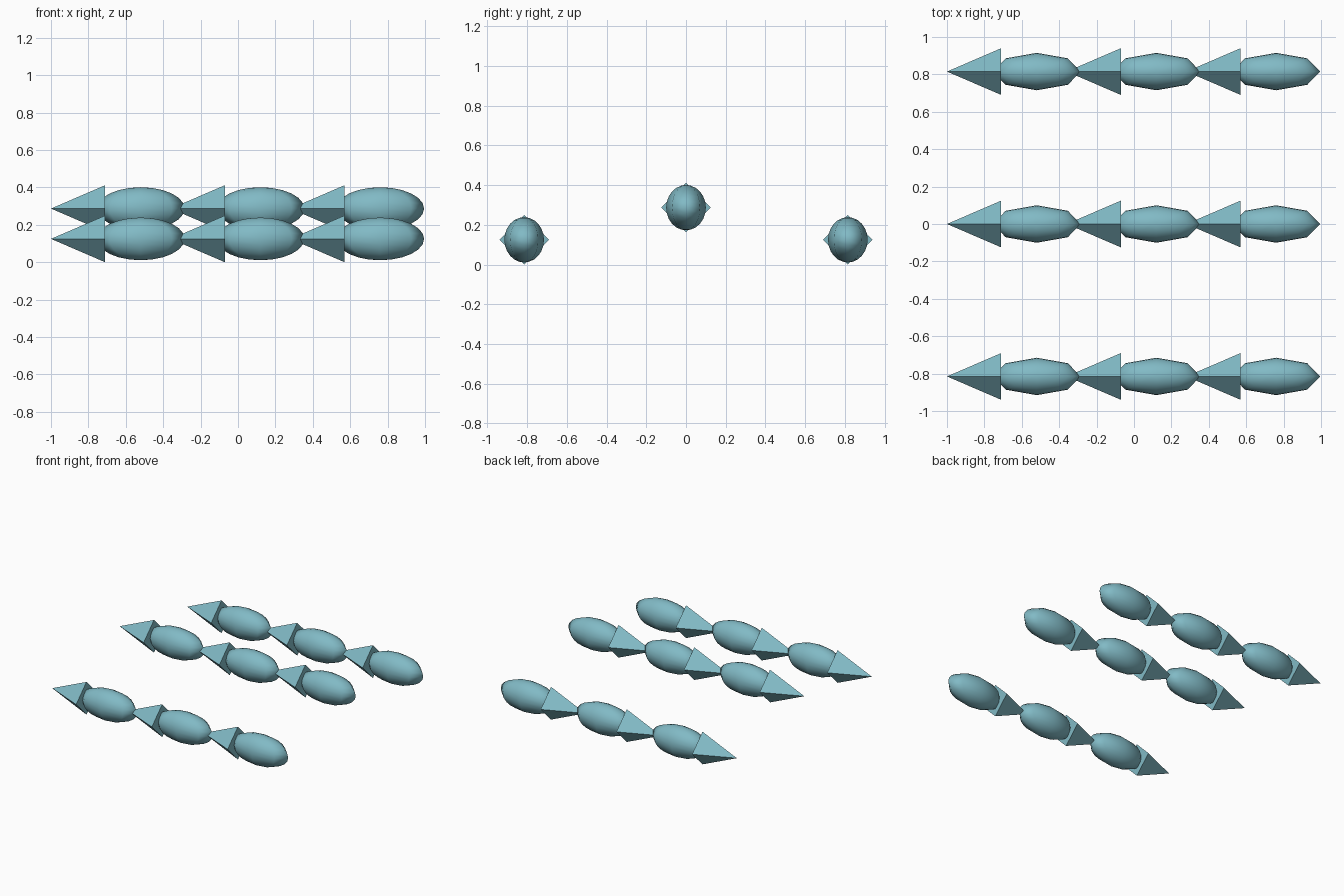
import bpy
from math import pi

if "Cube" in bpy.data.objects:
    bpy.data.objects.remove(bpy.data.objects["Cube"])

teal = bpy.data.materials.new("teal")
teal.diffuse_color = (0.22, 0.49, 0.56, 1)
teal.use_nodes = True
teal.node_tree.nodes["Principled BSDF"].inputs["Base Color"].default_value = teal.diffuse_color


def finish(name, scale):
    ob = bpy.context.object
    ob.name = name
    ob.scale = scale
    bpy.ops.object.transform_apply(location=False, rotation=True, scale=True)
    ob.data.materials.append(teal)
    return ob


def fish(x, y, z):
    # faceted oval body: eight sides around the vertical axis
    bpy.ops.mesh.primitive_uv_sphere_add(segments=8, ring_count=12, radius=1, location=(x, y, z))
    finish("fish_body", (0.235, 0.10, 0.114))
    bpy.ops.object.shade_smooth()
    # four-sided pyramid tail, tip pointing to -x
    bpy.ops.mesh.primitive_cone_add(vertices=4, radius1=0.125, radius2=0, depth=0.29,
                                    location=(x - 0.335, y, z), rotation=(0, -pi / 2, 0))
    finish("fish_tail", (1, 1, 1))


# three rows of three, the middle row raised
for y, z in ((-0.815, 0.125), (0, 0.287), (0.815, 0.125)):
    for x in (-0.52, 0.12, 0.76):
        fish(x, y, z)
